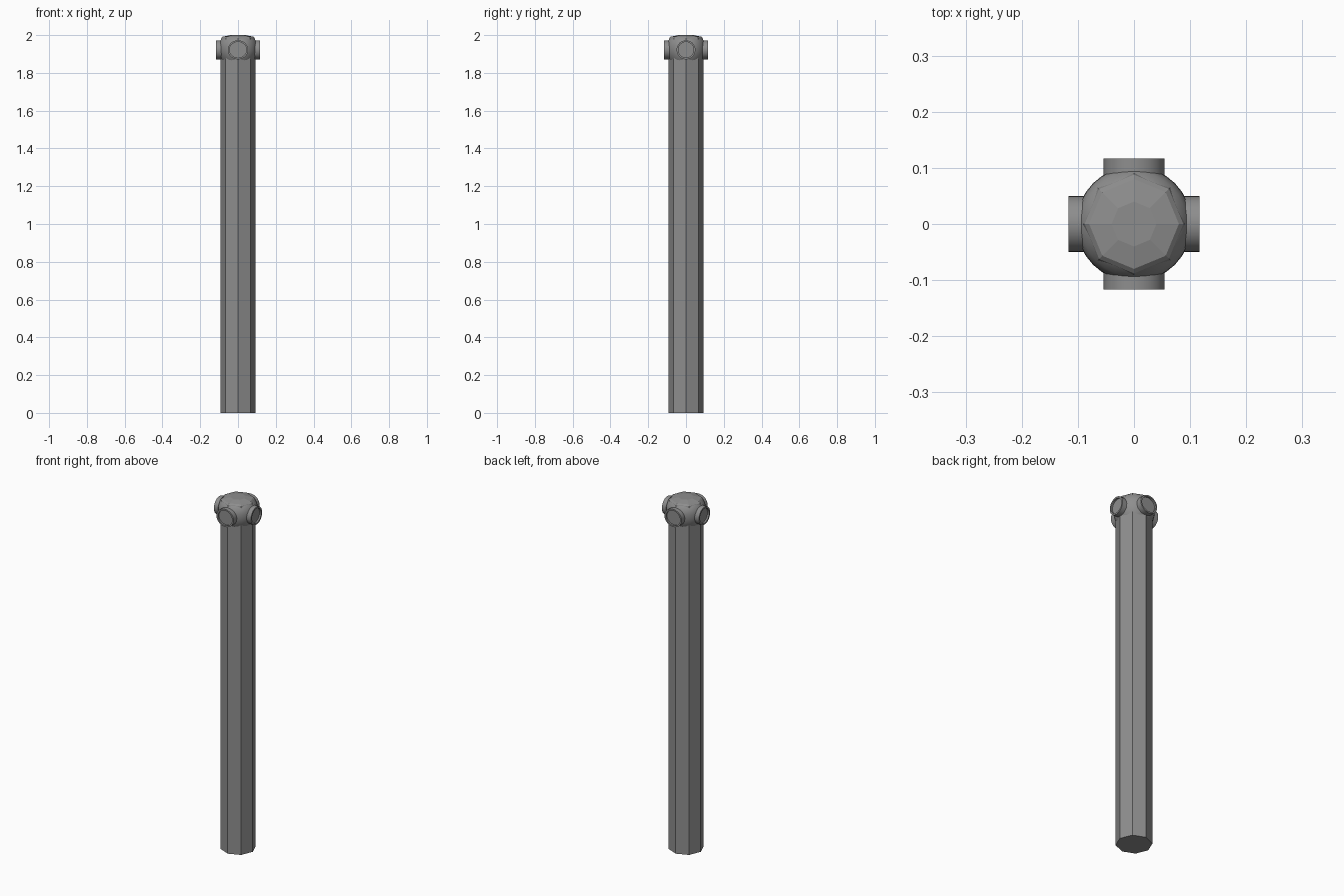
import bpy, bmesh, math
from mathutils import Matrix

if "Cube" in bpy.data.objects:
    bpy.data.objects.remove(bpy.data.objects["Cube"])

# Dark grey metal
metal = bpy.data.materials.new("dark_grey")
metal.diffuse_color = (0.27, 0.27, 0.27, 1)
metal.use_nodes = True
metal.node_tree.nodes["Principled BSDF"].inputs["Base Color"].default_value = metal.diffuse_color


def lathe(name, profile, sides, matrix=Matrix(), smooth=None):
    """Revolve (radius, height) points round z; radius 0 makes a pole."""
    bm = bmesh.new()
    rings = []
    for r, z in profile:
        if r == 0:
            rings.append([bm.verts.new((0, 0, z))])
        else:
            rings.append([bm.verts.new((r * math.cos(2 * math.pi * i / sides),
                                        r * math.sin(2 * math.pi * i / sides), z))
                          for i in range(sides)])
    for a, b in zip(rings, rings[1:]):
        for i in range(sides):
            j = (i + 1) % sides
            loop = [a[i % len(a)], a[j % len(a)], b[j % len(b)], b[i % len(b)]]
            bm.faces.new(list(dict.fromkeys(loop)))
    bmesh.ops.recalc_face_normals(bm, faces=bm.faces)
    mesh = bpy.data.meshes.new(name)
    bm.to_mesh(mesh)
    bm.free()
    mesh.materials.append(metal)
    ob = bpy.data.objects.new(name, mesh)
    bpy.context.collection.objects.link(ob)
    ob.matrix_world = matrix
    if smooth:
        bpy.ops.object.select_all(action='DESELECT')
        ob.select_set(True)
        bpy.context.view_layer.objects.active = ob
        bpy.ops.object.shade_smooth_by_angle(angle=math.radians(smooth))
    return ob


# Octagonal post
lathe("post_shaft", [(0, 0), (0.093, 0), (0.093, 1.9), (0, 1.9)], 8)

# Rounded head with a faceted octagonal cap
lathe("post_head", [(0, 1.865), (0.085, 1.865), (0.096, 1.885), (0.103, 1.915),
                    (0.102, 1.945), (0.094, 1.972), (0.08, 1.986), (0, 1.986)], 32, smooth=40)
lathe("head_cap", [(0, 1.97), (0.093, 1.97), (0.088, 1.985), (0.08, 1.992),
                   (0.04, 2.0), (0, 2.0)], 8)

# Four round sockets, each with a rim and a recessed face
for i, side in enumerate(("right", "back", "left", "front")):
    m = (Matrix.Translation((0, 0, 1.922)) @ Matrix.Rotation(i * math.pi / 2, 4, 'Z')
         @ Matrix.Rotation(math.pi / 2, 4, 'Y'))
    rim = 0.05 if i % 2 == 0 else 0.054
    m = m @ Matrix.Diagonal((0.0505 / rim, 1, 1, 1))
    lathe("socket_" + side, [(0, 0.07), (rim, 0.07), (rim, 0.117), (rim - 0.009, 0.117),
                             (rim - 0.009, 0.107), (0, 0.107)], 32, m, smooth=30)
